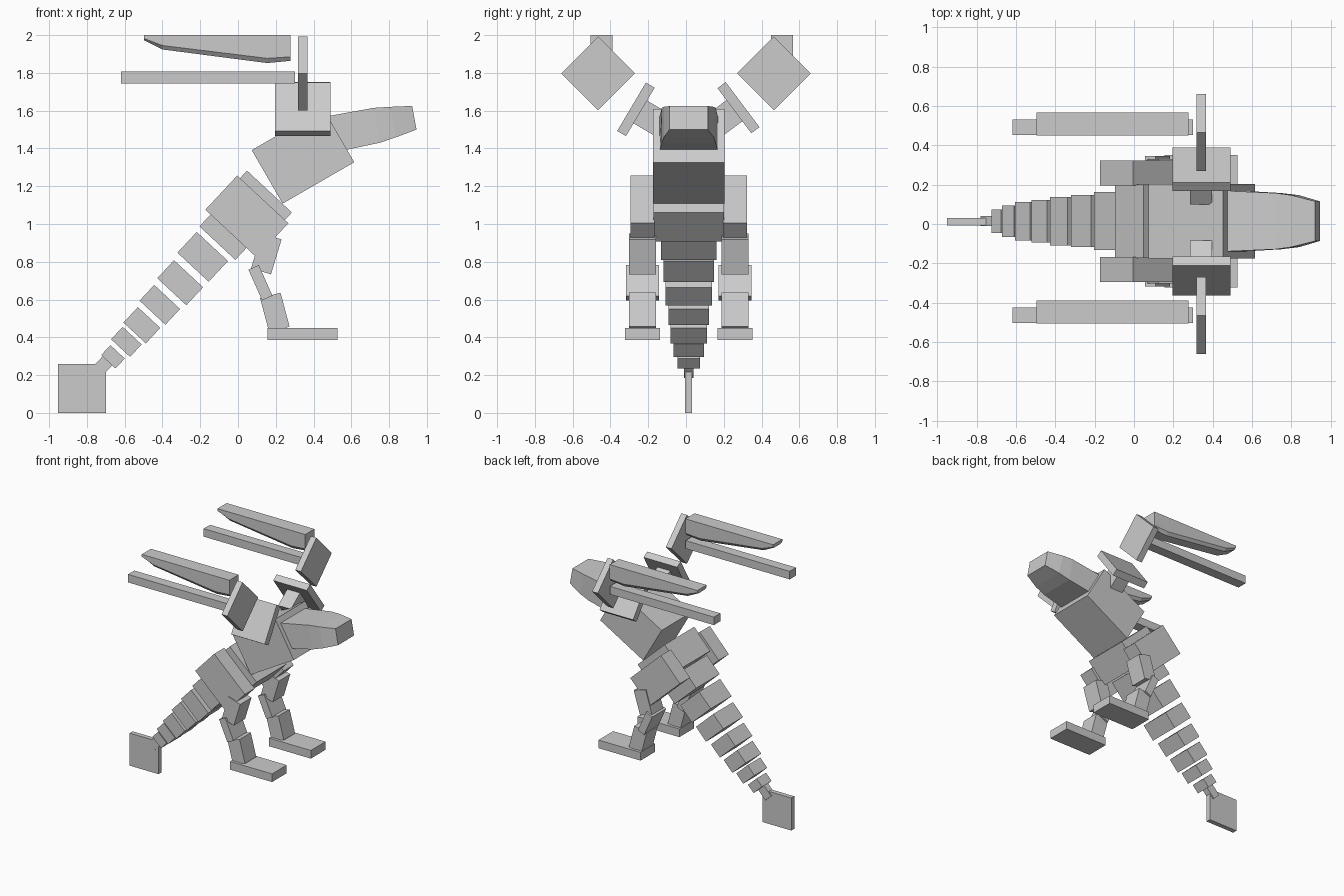
import bpy
import bmesh
from math import radians, atan2, degrees
from mathutils import Matrix, Vector

cube = bpy.data.objects.get("Cube")
if cube:
    bpy.data.objects.remove(cube, do_unlink=True)

GREY = (0.6, 0.6, 0.6, 1.0)
grey = bpy.data.materials.new("plain grey")
grey.use_nodes = True
grey.diffuse_color = GREY
grey.node_tree.nodes["Principled BSDF"].inputs["Base Color"].default_value = GREY

MID = 0.0145  # middle plane of the body


def finish(name, bm):
    bmesh.ops.recalc_face_normals(bm, faces=bm.faces)
    mesh = bpy.data.meshes.new(name)
    bm.to_mesh(mesh)
    bm.free()
    mesh.materials.append(grey)
    obj = bpy.data.objects.new(name, mesh)
    bpy.context.collection.objects.link(obj)
    return obj


def box(name, centre, size, turn=0, axis='Y'):
    """Box turned by some degrees about one axis."""
    bm = bmesh.new()
    bmesh.ops.create_cube(bm, size=1)
    m = (Matrix.Translation(centre) @ Matrix.Rotation(radians(turn), 4, axis)
         @ Matrix.Diagonal((*size, 1)))
    bmesh.ops.transform(bm, matrix=m, verts=bm.verts)
    return finish(name, bm)


def loft(name, sections):
    """Skin through matching rings of points, with closed ends."""
    bm = bmesh.new()
    rings = [[bm.verts.new(p) for p in ring] for ring in sections]
    n = len(rings[0])
    for a, b in zip(rings, rings[1:]):
        for i in range(n):
            j = (i + 1) % n
            bm.faces.new((a[i], a[j], b[j], b[i]))
    bm.faces.new(rings[0])
    bm.faces.new(rings[-1])
    return finish(name, bm)


# Trunk
box("chest", (0.344, MID, 1.359), (0.438, 0.38, 0.327), -30)
box("abdomen", (0.095, MID, 1.095), (0.325, 0.375, 0.21), 43)

# Head: top x, top z, bottom x, bottom z, half width
HEAD = [(0.47, 1.57, 0.56, 1.39, 0.154), (0.72, 1.615, 0.75, 1.43, 0.143),
        (0.80, 1.62, 0.84, 1.46, 0.132), (0.922, 1.625, 0.945, 1.50, 0.101)]
loft("head", [[(tx, MID - w, tz), (tx, MID + w, tz), (bx, MID + w, bz), (bx, MID - w, bz)]
              for tx, tz, bx, bz, w in HEAD])

# Tail: x, z, across, along, y width
TAIL = [(-0.053, 0.959, 0.26, 0.165, 0.295), (-0.187, 0.826, 0.226, 0.15, 0.265),
        (-0.306, 0.689, 0.21, 0.13, 0.248), (-0.414, 0.572, 0.187, 0.114, 0.216),
        (-0.509, 0.464, 0.162, 0.112, 0.195), (-0.591, 0.376, 0.137, 0.09, 0.16),
        (-0.662, 0.297, 0.104, 0.072, 0.12), (-0.72, 0.245, 0.07, 0.1, 0.05)]
for i, (x, z, across, along, wide) in enumerate(TAIL):
    box(f"tail_segment_{i + 1}", (x, MID, z), (across, wide, along), 43)
box("tail_fin", (-0.825, 0.012, 0.13), (0.254, 0.037, 0.26))

# Legs
for side, s in (("right", -1), ("left", 1)):
    y = MID + s * 0.245
    box(f"{side}_hip", (0.047, y, 1.04), (0.37, 0.127, 0.247), 43)
    box(f"{side}_thigh", (0.15, y, 0.842), (0.11, 0.142, 0.193), 17)
    box(f"{side}_shin", (0.119, y, 0.689), (0.06, 0.175, 0.178), -24)
    box(f"{side}_ankle", (0.195, y, 0.532), (0.112, 0.142, 0.186), -15)
    box(f"{side}_foot", (0.341, y, 0.418), (0.372, 0.185, 0.065))

# Shoulder plates with the struts that join them to the chest
PLATES = [("right", Vector((0, -0.265, 1.607)), Vector((0, 0.86, -0.51))),
          ("left", Vector((0, 0.278, 1.616)), Vector((0, -0.80, -0.60)))]
for side, centre, inward in PLATES:
    inward.normalize()
    turn = degrees(atan2(inward.z, inward.y))
    box(f"{side}_shoulder_plate", centre + Vector((0.343, 0, 0)), (0.296, 0.054, 0.298), turn, 'X')
    box(f"{side}_shoulder_strut", centre + inward * 0.085 + Vector((0.341, 0, 0)),
        (0.113, 0.17, 0.14), turn, 'X')

# Wing panels, pods and bars: pod x, chamfer z, bottom z
POD = [(-0.497, 1.982, 1.972), (-0.40, 1.945, 1.924), (0.155, 1.877, 1.852), (0.278, 1.885, 1.864)]
for side, s, y in (("right", -1, -0.4475), ("left", 1, 0.5085)):
    box(f"{side}_wing_panel", (0.342, s * 0.465, 1.797), (0.05, 0.276, 0.276), 45, 'X')
    loft(f"{side}_wing_pod", [[(x, y - 0.058, 2), (x, y + 0.058, 2), (x, y + 0.058, zc),
                               (x, y + 0.04, zb), (x, y - 0.04, zb), (x, y - 0.058, zc)]
                              for x, zc, zb in POD])
    box(f"{side}_wing_bar", (-0.159, y - 0.017, 1.775), (0.92, 0.08, 0.064))
